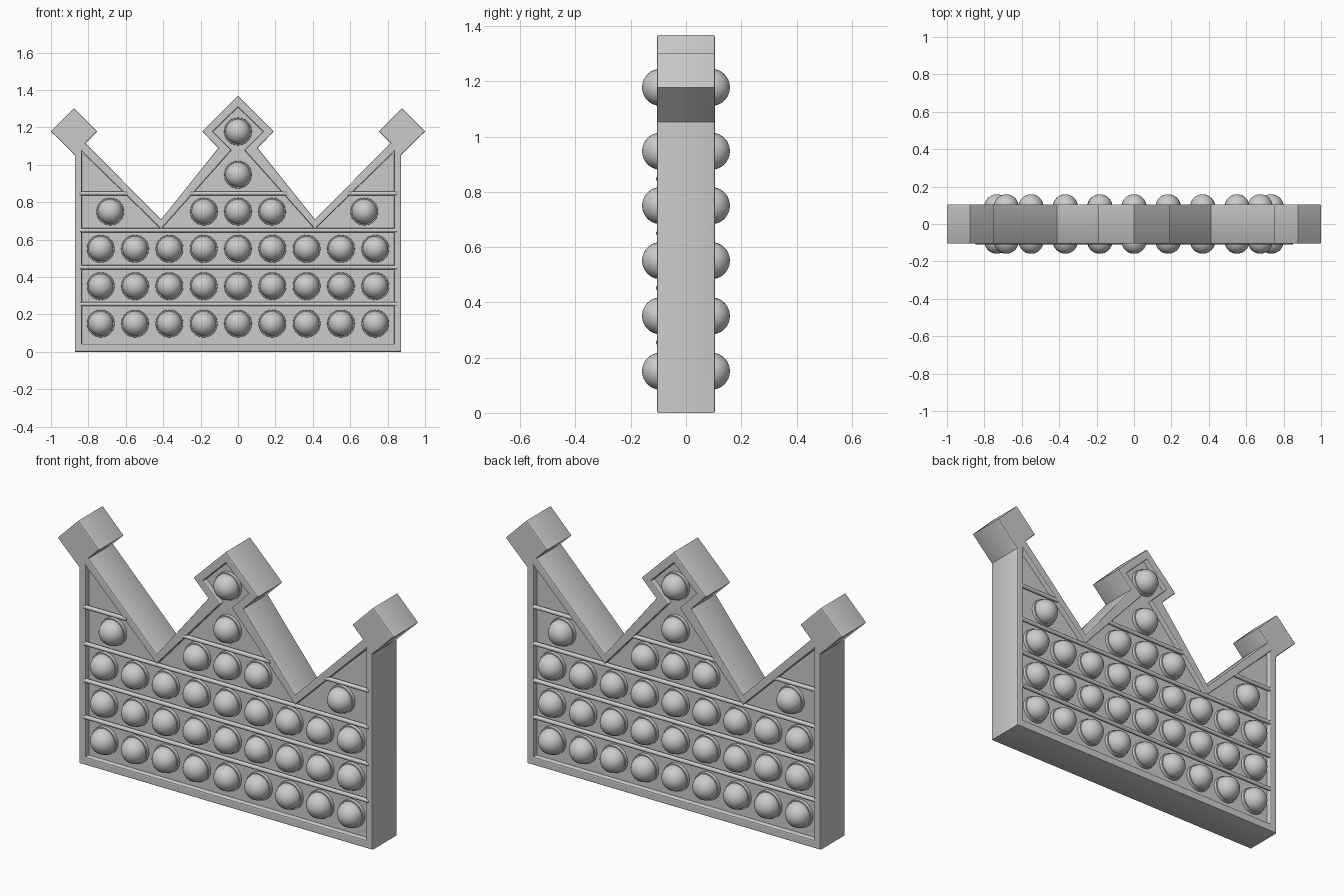
import bpy, bmesh, math
from mathutils import Matrix

if "Cube" in bpy.data.objects:
    bpy.data.objects.remove(bpy.data.objects["Cube"])

grey = bpy.data.materials.new("soft grey")
grey.use_nodes = True
grey.diffuse_color = (0.6, 0.6, 0.6, 1)
grey.node_tree.nodes["Principled BSDF"].inputs["Base Color"].default_value = (0.6, 0.6, 0.6, 1)

FACE, PANEL, BEVEL = 0.105, 0.075, 0.006


def mirrored(half):
    """Complete a left-half outline whose last point is on the centre line."""
    return half + [(-x, z) for x, z in reversed(half[:-1])]


def smooth(ob, angle):
    bpy.ops.object.select_all(action='DESELECT')
    ob.select_set(True)
    bpy.context.view_layer.objects.active = ob
    bpy.ops.object.shade_smooth_by_angle(angle=math.radians(angle))


def slab(name, outlines, half_depth, bevel):
    """Filled flat outlines given thickness, standing upright."""
    cu = bpy.data.curves.new(name, 'CURVE')
    cu.dimensions = '2D'
    cu.fill_mode = 'BOTH'
    cu.extrude = half_depth - bevel
    cu.bevel_depth = bevel
    cu.bevel_resolution = 1
    cu.offset = -bevel
    for pts in outlines:
        sp = cu.splines.new('POLY')
        sp.points.add(len(pts) - 1)
        for p, (x, z) in zip(sp.points, pts):
            p.co = (x, z, 0, 1)
        sp.use_cyclic_u = True
    ob = bpy.data.objects.new(name, cu)
    bpy.context.collection.objects.link(ob)
    ob.rotation_euler.x = math.pi / 2
    bpy.ops.object.select_all(action='DESELECT')
    ob.select_set(True)
    bpy.context.view_layer.objects.active = ob
    bpy.ops.object.convert(target='MESH')
    ob = bpy.context.object
    ob.data.materials.clear()
    ob.data.materials.append(grey)
    smooth(ob, 30)


def from_bmesh(name, bm):
    me = bpy.data.meshes.new(name)
    bm.to_mesh(me)
    bm.free()
    me.materials.append(grey)
    ob = bpy.data.objects.new(name, me)
    bpy.context.collection.objects.link(ob)
    smooth(ob, 40)


# Crown frame with diamond tips, and the sunken panel it surrounds
outer = mirrored([(-0.872, 0), (-0.872, 1.052), (-1, 1.178), (-0.876, 1.302), (-0.752, 1.178),
                  (-0.815, 1.115), (-0.411, 0.708), (-0.105, 1.09), (-0.192, 1.178), (0, 1.368)])
inner = mirrored([(-0.834, 0.043), (-0.834, 1.07), (-0.411, 0.656), (-0.035, 1.078),
                  (-0.134, 1.178), (0, 1.308)])
slab("crown_frame", [outer, inner], FACE, BEVEL)
grown = mirrored([(-0.85, 0.03), (-0.85, 1.08), (-0.411, 0.67), (-0.05, 1.078),
                  (-0.15, 1.178), (0, 1.325)])
slab("sunken_panel", [grown], PANEL, 0)

# Bubbles with collars, on both sides
spots = [(i * 0.1835, z) for z in (0.151, 0.351, 0.551) for i in range(-4, 5)]
spots += [(x, 0.75) for x in (-0.683, -0.182, 0, 0.182, 0.675)] + [(0, 0.947), (0, 1.178)]
for side, y_sign in (("front", -1), ("back", 1)):
    bubbles, collars = bmesh.new(), bmesh.new()
    for x, z in spots:
        turn = Matrix.Rotation(-y_sign * math.pi / 2, 4, 'X')
        bmesh.ops.create_uvsphere(bubbles, u_segments=24, v_segments=16, radius=0.067,
                                  matrix=Matrix.Translation((x, y_sign * 0.092, z)) @ turn)
        bmesh.ops.create_cone(collars, cap_ends=True, segments=24, radius1=0.075, radius2=0.073,
                              depth=0.03,
                              matrix=Matrix.Translation((x, y_sign * 0.077, z)) @ turn)
    from_bmesh(side + "_bubbles", bubbles)
    from_bmesh(side + "_collars", collars)

# Round ridges between the rows, on both sides
ridges = [(-0.845, 0.85, z) for z in (0.255, 0.452, 0.65)]
ridges += [(-0.847, -0.59, 0.847), (-0.257, 0.263, 0.847), (0.585, 0.85, 0.847)]
for side, y in (("front", -0.098), ("back", 0.094)):
    bm = bmesh.new()
    for x0, x1, z in ridges:
        place = Matrix.Translation(((x0 + x1) / 2, y, z)) @ Matrix.Rotation(math.pi / 2, 4, 'Y')
        bmesh.ops.create_cone(bm, cap_ends=True, segments=12, radius1=0.011, radius2=0.011,
                              depth=x1 - x0, matrix=place)
    from_bmesh(side + "_ridges", bm)
